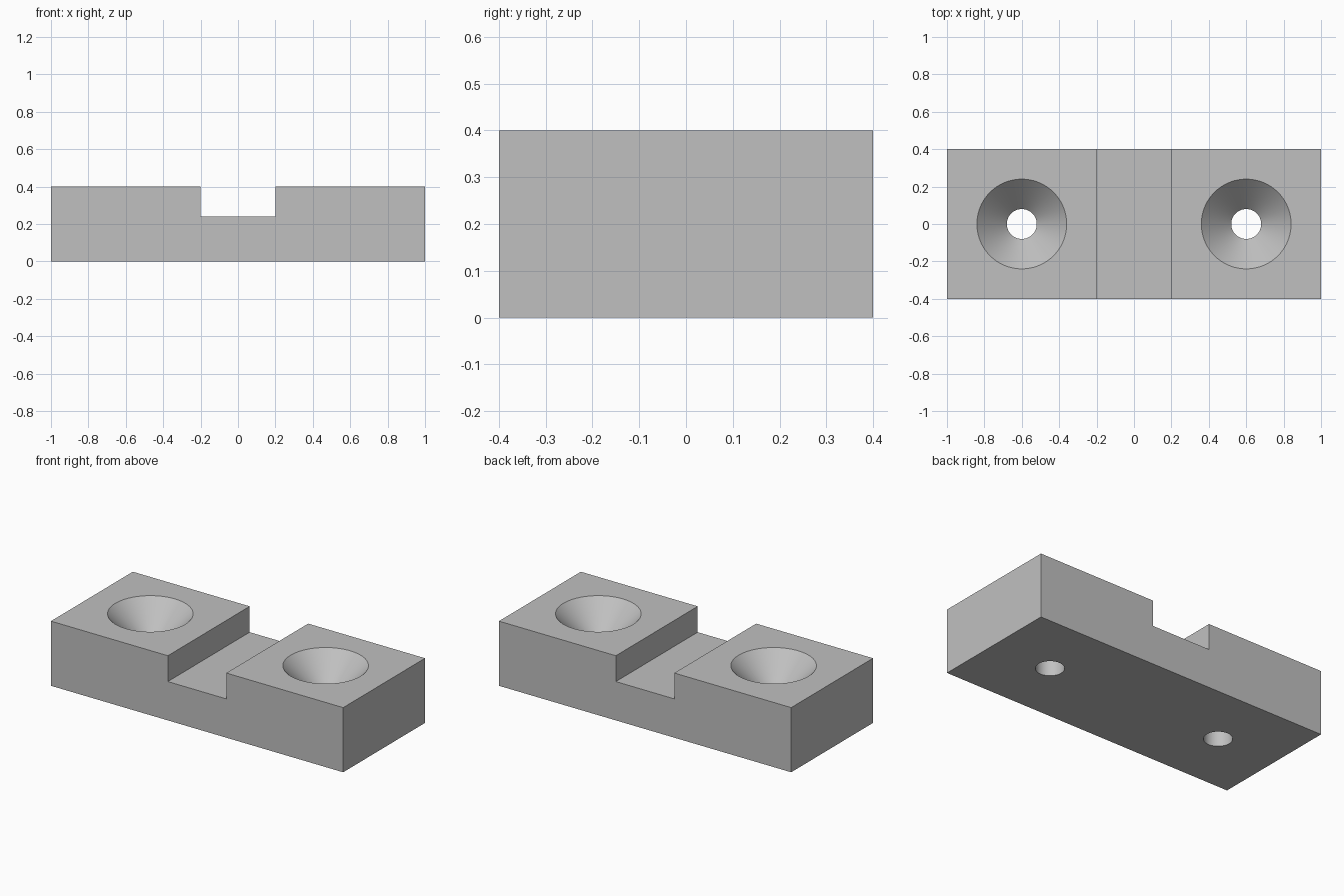
import bpy
import bmesh
import math

cube = bpy.data.objects.get("Cube")
if cube:
    bpy.data.objects.remove(cube, do_unlink=True)

# Single grey finish
grey = bpy.data.materials.new("plain grey")
grey.use_nodes = True
colour = (0.53, 0.53, 0.53, 1)
grey.diffuse_color = colour
grey.node_tree.nodes["Principled BSDF"].inputs["Base Color"].default_value = colour

HALF_DEPTH, HEIGHT, FLOOR = 0.4, 0.4, 0.24


def finish(bm, name):
    bmesh.ops.recalc_face_normals(bm, faces=bm.faces)
    mesh = bpy.data.meshes.new(name)
    bm.to_mesh(mesh)
    bm.free()
    mesh.materials.append(grey)
    obj = bpy.data.objects.new(name, mesh)
    bpy.context.collection.objects.link(obj)
    return obj


# Block: notched front profile extruded to the back
half = [(1, 0), (1, HEIGHT), (0.2, HEIGHT), (0.2, FLOOR)]
outline = half + [(-x, z) for x, z in reversed(half)]
bm = bmesh.new()
face = bm.faces.new([bm.verts.new((x, -HALF_DEPTH, z)) for x, z in outline])
extruded = bmesh.ops.extrude_face_region(bm, geom=[face])["geom"]
bmesh.ops.translate(bm, vec=(0, 2 * HALF_DEPTH, 0),
                    verts=[g for g in extruded if isinstance(g, bmesh.types.BMVert)])
block = finish(bm, "mounting_block")


# Countersunk hole cutter: revolved half profile, overshooting top and bottom
def hole_cutter(x, name):
    profile = [(0, -0.1), (0.08, -0.1), (0.08, FLOOR), (0.28, 0.44), (0, 0.44)]
    bm = bmesh.new()
    verts = [bm.verts.new((x + r, 0, z)) for r, z in profile]
    edges = [bm.edges.new(pair) for pair in zip(verts, verts[1:])]
    bmesh.ops.spin(bm, geom=verts + edges, cent=(x, 0, 0), axis=(0, 0, 1),
                   angle=math.tau, steps=96)
    bmesh.ops.remove_doubles(bm, verts=bm.verts, dist=0.0001)
    cutter = finish(bm, name)
    cutter.hide_render = True
    return cutter


# Cut both screw holes
bpy.context.view_layer.objects.active = block
for x, side in ((0.6, "left"), (-0.6, "right")):
    cutter = hole_cutter(x, side + "_hole_cutter")
    cut = block.modifiers.new(side + "_hole", "BOOLEAN")
    cut.operation = "DIFFERENCE"
    cut.solver = "EXACT"
    cut.object = cutter
    bpy.ops.object.modifier_apply(modifier=cut.name)
    bpy.data.objects.remove(cutter, do_unlink=True)

# Smooth hole walls, crisp edges
for obj in bpy.context.selected_objects:
    obj.select_set(False)
block.select_set(True)
bpy.ops.object.shade_smooth_by_angle(angle=math.radians(30))
